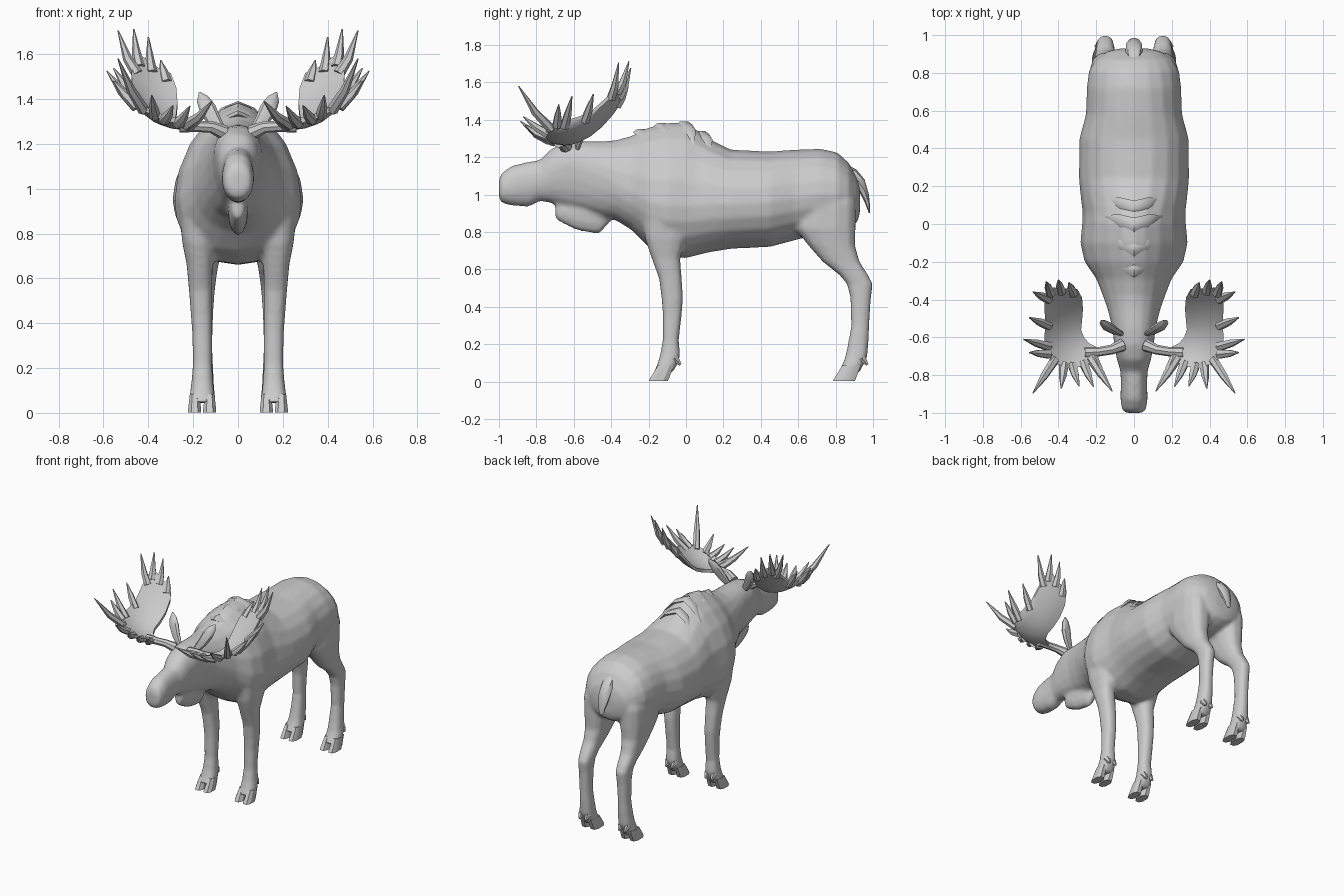
import bpy, bmesh, math
from mathutils import Vector

if "Cube" in bpy.data.objects:
    bpy.data.objects.remove(bpy.data.objects["Cube"])

mat = bpy.data.materials.new("plain grey")
mat.diffuse_color = (0.6, 0.6, 0.6, 1)
mat.use_nodes = True
mat.node_tree.nodes["Principled BSDF"].inputs["Base Color"].default_value = mat.diffuse_color


def make(name, bm, angle=40):
    bmesh.ops.recalc_face_normals(bm, faces=bm.faces)
    me = bpy.data.meshes.new(name)
    bm.to_mesh(me)
    bm.free()
    ob = bpy.data.objects.new(name, me)
    bpy.context.collection.objects.link(ob)
    me.materials.append(mat)
    select([ob])
    bpy.ops.object.shade_smooth_by_angle(angle=math.radians(angle))
    return ob


def select(obs):
    bpy.ops.object.select_all(action='DESELECT')
    for o in obs:
        o.select_set(True)
    bpy.context.view_layer.objects.active = obs[0]


def skin(bm, rings):
    """Closed tube through equal-sized rings of points."""
    vs = [[bm.verts.new(p) for p in r] for r in rings]
    n = len(vs[0])
    for a, b in zip(vs, vs[1:]):
        for i in range(n):
            bm.faces.new((a[i], a[(i + 1) % n], b[(i + 1) % n], b[i]))
    bm.faces.new(vs[0])
    bm.faces.new(vs[-1])


def body_ring(y, top, bot, mid, w, p, n=20):
    """Egg section: widest at mid, p > 1 pinches the upper half."""
    out = []
    for i in range(n):
        a = 2 * math.pi * i / n
        c, s = math.cos(a), math.sin(a)
        x = math.copysign(abs(c) ** (p if s > 0 else 0.9), c) * w
        out.append((x, y, mid + s * ((top - mid) if s > 0 else (mid - bot))))
    return out


def leg_ring(z, y0, y1, x0, x1, side, n=12, tilt=0):
    out = []
    for i in range(n):
        a = 2 * math.pi * (i + .5) / n
        c, s = math.cos(a), math.sin(a)
        c, s = [math.copysign(abs(v) ** 0.8, v) for v in (c, s)]
        out.append((side * ((x0 + x1) / 2 + c * (x1 - x0) / 2),
                    (y0 + y1) / 2 + s * (y1 - y0) / 2, z + tilt * s))
    return out


def spike(bm, pts, radii, n=6, flat=1.0):
    """Tapered tube along a path."""
    pts = [Vector(p) for p in pts]
    rings = []
    for i, (p, r) in enumerate(zip(pts, radii)):
        d = (pts[min(i + 1, len(pts) - 1)] - pts[max(i - 1, 0)]).normalized()
        u = d.cross(Vector((0, 1, 0.05))).normalized()
        v = d.cross(u)
        rings.append([p + u * r * math.cos(2 * math.pi * k / n)
                      + v * r * flat * math.sin(2 * math.pi * k / n) for k in range(n)])
    skin(bm, rings)


# Head, neck and trunk: y, top, bottom, widest height, half width, pinch
B = [(-1.0, 1.08, .98, 1.03, .045, .8), (-.985, 1.115, .955, 1.03, .063, .8),
     (-.93, 1.155, .94, 1.04, .072, .8), (-.84, 1.175, .935, 1.06, .07, .8),
     (-.78, 1.185, .965, 1.08, .072, .8), (-.72, 1.245, .955, 1.12, .09, .8),
     (-.64, 1.275, .93, 1.16, .105, .8), (-.55, 1.285, .91, 1.14, .115, .9),
     (-.45, 1.285, .88, 1.1, .14, 1), (-.38, 1.29, .865, 1.06, .165, 1.05),
     (-.29, 1.315, .81, 1.01, .2, 1.15), (-.2, 1.36, .72, .96, .262, 1.3),
     (-.1, 1.385, .665, .94, .285, 1.35), (0, 1.385, .66, .94, .275, 1.35),
     (.06, 1.345, .675, .94, .272, 1.25), (.12, 1.3, .69, .95, .28, 1.1),
     (.24, 1.24, .71, .95, .292, .95), (.45, 1.23, .72, .96, .29, .9),
     (.58, 1.24, .755, .98, .255, .9), (.72, 1.245, .79, 1.0, .25, .95),
     (.81, 1.225, .8, 1.0, .24, 1), (.87, 1.17, .82, 1.0, .205, 1),
     (.915, 1.09, .85, .99, .14, 1), (.93, 1.03, .9, .97, .07, 1)]
bm = bmesh.new()
skin(bm, [body_ring(*r) for r in B])
parts = [make("body", bm)]

# Legs: z, back/front limits, inner/outer limits
FRONT = [(1.1, -.17, .0, .13, .22), (.9, -.24, .02, .1, .265), (.76, -.22, 0, .1, .25),
         (.66, -.185, -.03, .112, .23), (.55, -.145, -.022, .115, .22),
         (.45, -.132, -.015, .115, .212), (.36, -.125, -.022, .115, .205),
         (.22, -.125, -.038, .115, .202), (.14, -.14, -.03, .11, .208),
         (.09, -.155, -.045, .105, .215), (.045, -.175, -.075, .1, .222)]
HIND = [(1.12, .66, .86, .08, .2), (.95, .6, .91, .05, .24), (.82, .58, .91, .05, .238),
        (.73, .65, .905, .07, .225), (.64, .73, .93, .09, .212), (.57, .82, .975, .1, .205),
        (.52, .86, 1.0, .105, .2), (.45, .878, .99, .11, .198), (.3, .883, .98, .115, .195),
        (.2, .865, .976, .11, .2), (.13, .85, .97, .107, .207), (.08, .83, .945, .102, .215),
        (.045, .81, .925, .1, .22)]
for nm, rows in (("front", FRONT), ("hind", HIND)):
    for s in (-1, 1):
        bm = bmesh.new()
        skin(bm, [leg_ring(*r, s) for r in rows])
        parts.append(make(nm + "_leg", bm))
        # Two-toed hoof and dewclaws
        y0, y1 = rows[-1][1:3]
        bm = bmesh.new()
        for a, b in ((.096, .157), (.163, .224)):
            skin(bm, [leg_ring(0.002, y0 - .028, y1 - .02, a, b, s, 8),
                      leg_ring(.018, y0 - .02, y1 - .012, a, b, s, 8),
                      leg_ring(.085, y0 + .022, y1 + .012, a + .008, b - .008, s, 8)])
        for x in (.135, .185):
            spike(bm, [(s * x, y1 + .015, .125), (s * x, y1 + .045, .09)], [.025, .008])
        make(nm + "_hoof", bm, 30)

# Hanging throat flap
bm = bmesh.new()
skin(bm, [body_ring(y, t, b, (t + b) / 2, w, .9, 12) for y, t, b, w in
          ((-.70, .96, .87, .025), (-.65, .99, .84, .04), (-.59, 1, .81, .045),
           (-.52, 1, .795, .045), (-.46, .98, .79, .04), (-.41, .95, .85, .03))])
parts.append(make("throat_flap", bm))

# Blend the fleshy parts into one skin
select(parts)
bpy.ops.object.join()
body = parts[0]
rm = body.modifiers.new("blend", 'REMESH')
rm.mode, rm.voxel_size, rm.use_smooth_shade = 'VOXEL', .013, True
sm = body.modifiers.new("soften", 'SMOOTH')
sm.factor, sm.iterations = .5, 5
for m in ("blend", "soften"):
    bpy.ops.object.modifier_move_to_index(modifier=m, index=0 if m == "blend" else 1)

# Mane folds across the shoulder hump
bm = bmesh.new()
for y, t, w in ((-.24, 1.345, .13), (-.13, 1.378, .15), (-.01, 1.386, .15), (.08, 1.335, .15)):
    path = [(x * w, y + .05 * abs(x), t - .012 - .11 * x * x) for x in (-1, -.5, 0, .5, 1)]
    rings = []
    for (x, yy, z), r in zip(path, (.004, .02, .024, .02, .004)):
        rings.append([(x, yy + 1.8 * r * math.cos(k * math.pi / 3),
                       z + r * .8 * math.sin(k * math.pi / 3)) for k in range(6)])
    skin(bm, rings)
make("mane_folds", bm)

# Tail
bm = bmesh.new()
skin(bm, [body_ring(y, z + h, z - h, z, w, 1, 8) for y, z, h, w in
          ((.86, 1.13, .03, .03), (.91, 1.09, .045, .045), (.955, 1.02, .06, .042),
           (.978, .95, .05, .025), (.985, .915, .012, .006))])
make("tail", bm)


# Antlers: dished palm with tines, height follows a bowl
def bowl(x, y):
    k = 2.4 if y > -.65 else 2.1
    return 1.275 + 2.2 * max(0, x - .25) ** 2 + k * (y + .65) ** 2


INNER = [(.2, -.65), (.24, -.63), (.265, -.6), (.28, -.56), (.275, -.51), (.27, -.45), (.275, -.39), (.3, -.345)]
OUTER = [(.2, -.7), (.25, -.75), (.34, -.765), (.44, -.73), (.475, -.63), (.47, -.52), (.475, -.43), (.455, -.335)]
# Tines: base x, y, tip x, y
TINES = [(.23, -.71, .115, -.885), (.22, -.7, .15, -.84), (.27, -.73, .215, -.86), (.33, -.74, .29, -.86),
         (.37, -.74, .385, -.87), (.42, -.72, .535, -.895), (.45, -.65, .585, -.61),
         (.45, -.69, .555, -.68), (.45, -.54, .555, -.495), (.45, -.4, .535, -.36),
         (.44, -.37, .465, -.305), (.385, -.36, .4, -.295), (.32, -.37, .345, -.31)]
for s in (-1, 1):
    bm = bmesh.new()
    N = 5
    lay = []
    for off in (.012, -.012):
        lay.append([[bm.verts.new((s * x, y, bowl(x, y) + off)) for x, y in
                     ((a[0] + (b[0] - a[0]) * j / N, a[1] + (b[1] - a[1]) * j / N)
                      for j in range(N + 1))] for a, b in zip(INNER, OUTER)])
    up, dn = lay
    for g in lay:
        for r, q in zip(g, g[1:]):
            for j in range(N):
                bm.faces.new((r[j], r[j + 1], q[j + 1], q[j]))
    rim = lambda g: g[0] + [r[-1] for r in g[1:]] + g[-1][-2::-1] + [r[0] for r in g[-2:0:-1]]
    a, b = rim(up), rim(dn)
    for i in range(len(a)):
        k = (i + 1) % len(a)
        bm.faces.new((a[i], a[k], b[k], b[i]))
    make("antler_palm", bm, 50)
    bm = bmesh.new()
    for x0, y0, x1, y1 in TINES:
        xm, ym = (x0 + x1) / 2, (y0 + y1) / 2
        lift = .05 if y1 > -.4 else 0
        spike(bm, [(s * x0, y0, bowl(x0, y0)), (s * xm, ym, bowl(xm, ym)),
                   (s * x1, y1, bowl(x1, y1) + lift * (x1 > .38))], [.026, .021, .003])
    make("antler_tines", bm)
    # Beam from skull to palm
    bm = bmesh.new()
    spike(bm, [(s * .06, -.64, 1.25), (s * .12, -.665, 1.275), (s * .18, -.675, 1.278), (s * .26, -.68, 1.28)],
          [.034, .026, .025, .03], 8)
    make("antler_beam", bm)
    # Ear, leaf shaped
    bm = bmesh.new()
    spike(bm, [(s * .07, -.58, 1.25), (s * .105, -.565, 1.3), (s * .135, -.545, 1.355),
               (s * .158, -.525, 1.4), (s * .172, -.51, 1.43)], [.022, .032, .038, .028, .004], 8, .6)
    make("ear", bm)
